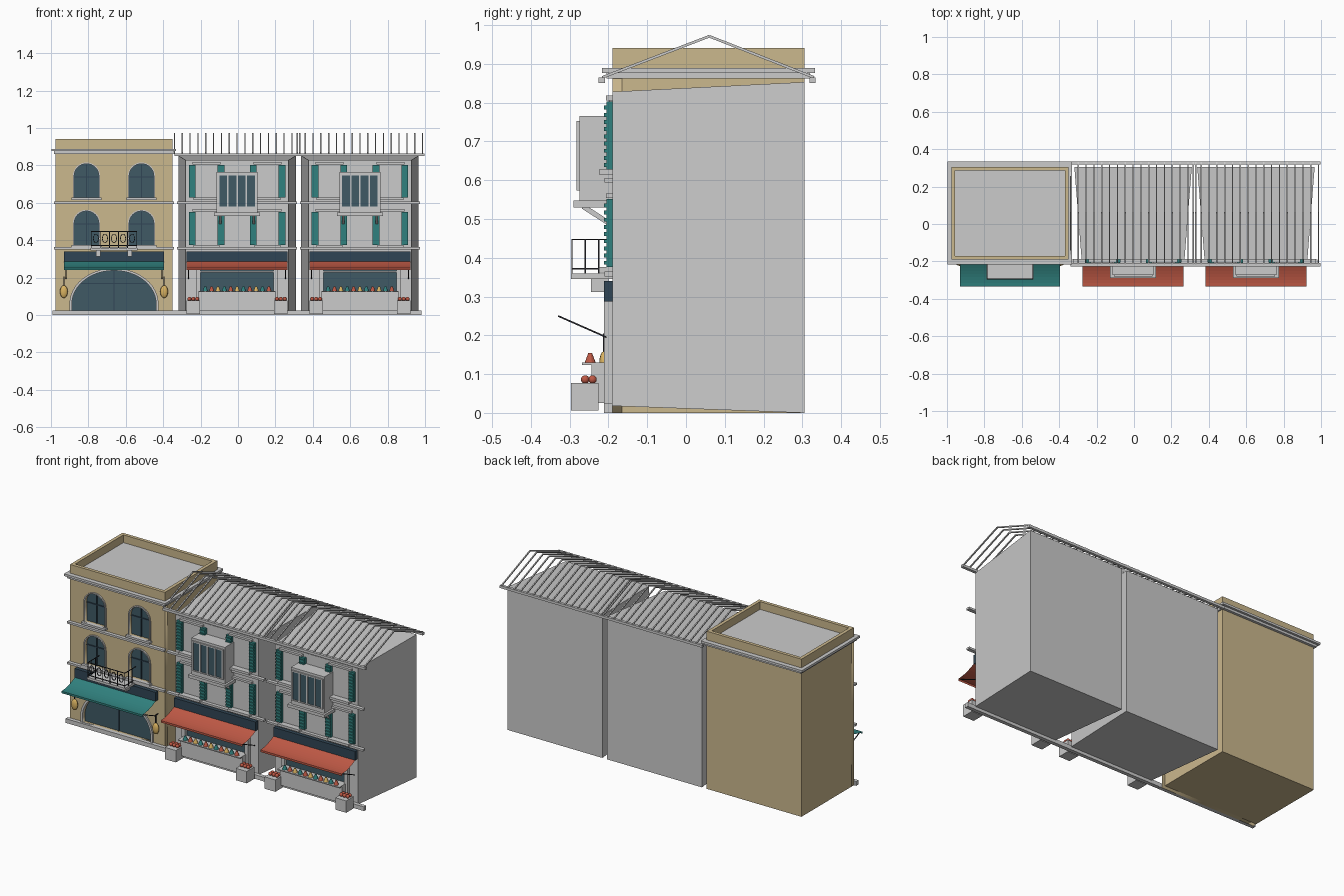
import bpy, bmesh, math
from mathutils import Vector, Matrix

if "Cube" in bpy.data.objects:
    bpy.data.objects.remove(bpy.data.objects["Cube"])

def mat(name, c):
    m = bpy.data.materials.new(name)
    m.diffuse_color = (*c, 1)
    m.use_nodes = True
    m.node_tree.nodes["Principled BSDF"].inputs["Base Color"].default_value = m.diffuse_color
    return m

TAN = mat("tan", (0.60, 0.48, 0.27))
GLASS = mat("glass", (0.05, 0.10, 0.13))
TEAL = mat("teal", (0.03, 0.22, 0.21))
RED = mat("red", (0.52, 0.10, 0.06))
NAVY = mat("navy", (0.03, 0.06, 0.09))
GOLD = mat("gold", (0.70, 0.45, 0.12))
IRON = mat("iron", (0.02, 0.02, 0.025))

def finish(name, bm, m=None):
    me = bpy.data.meshes.new(name)
    bmesh.ops.recalc_face_normals(bm, faces=bm.faces)
    bm.to_mesh(me)
    bm.free()
    if m:
        me.materials.append(m)
    o = bpy.data.objects.new(name, me)
    bpy.context.collection.objects.link(o)
    return o

def boxes(name, spans, m=None):
    bm = bmesh.new()
    for x0, x1, y0, y1, z0, z1 in spans:
        M = Matrix.Translation(((x0+x1)/2, (y0+y1)/2, (z0+z1)/2)) @ Matrix.Diagonal((x1-x0, y1-y0, z1-z0, 1))
        bmesh.ops.create_cube(bm, size=1, matrix=M)
    return finish(name, bm, m)

def bars(name, segs, w, m=None, sides=4):
    bm = bmesh.new()
    for a, b in segs:
        a, b = Vector(a), Vector(b)
        d = b - a
        M = Matrix.Translation((a+b)/2) @ d.to_track_quat('Z', 'Y').to_matrix().to_4x4() @ Matrix.Rotation(math.pi/sides, 4, 'Z')
        bmesh.ops.create_cone(bm, cap_ends=True, segments=sides, radius1=w, radius2=w, depth=d.length, matrix=M)
    return finish(name, bm, m)

def balls(name, items, m):
    bm = bmesh.new()
    for p, s in items:
        bmesh.ops.create_uvsphere(bm, u_segments=12, v_segments=8, radius=1,
                                  matrix=Matrix.Translation(p) @ Matrix.Diagonal((*s, 1)))
    for f in bm.faces:
        f.smooth = True
    return finish(name, bm, m)

def plate(name, loops, y0, y1, m=None):
    # flat xz outline with holes, extruded in y
    cu = bpy.data.curves.new(name, 'CURVE')
    cu.dimensions, cu.fill_mode, cu.extrude = '2D', 'BOTH', (y1-y0)/2
    for pts in loops:
        s = cu.splines.new('POLY')
        s.points.add(len(pts)-1)
        for p, (x, z) in zip(s.points, pts):
            p.co = (x, z, 0, 1)
        s.use_cyclic_u = True
    t = bpy.data.objects.new(name + "_outline", cu)
    bpy.context.collection.objects.link(t)
    me = bpy.data.meshes.new_from_object(t.evaluated_get(bpy.context.evaluated_depsgraph_get()))
    bpy.data.objects.remove(t)
    me.transform(Matrix.Translation((0, (y0+y1)/2, 0)) @ Matrix.Rotation(math.pi/2, 4, 'X'))
    me.materials.clear()
    if m:
        me.materials.append(m)
    o = bpy.data.objects.new(name, me)
    bpy.context.collection.objects.link(o)

def arch(cx, z0, zs, hw, h, n=16):
    return [(cx-hw, z0), (cx+hw, z0)] + [(cx+hw*math.cos(math.pi*i/n), zs+h*math.sin(math.pi*i/n)) for i in range(n+1)]

def awning(name, cx, hw, m):
    # sagging sheet with a short valance
    prof = [(-0.205 - 0.125*t, 0.29 - 0.037*(1-(1-t)**1.8)) for t in [i/8 for i in range(9)]]
    prof += [(-0.335, 0.252), (-0.335, 0.24)]
    bm = bmesh.new()
    rows = [[bm.verts.new((cx+s*hw, y, z)) for y, z in prof] for s in (-1, 1)]
    for i in range(len(prof)-1):
        bm.faces.new((rows[0][i], rows[0][i+1], rows[1][i+1], rows[1][i]))
    bmesh.ops.solidify(bm, geom=bm.faces[:], thickness=0.003)
    finish(name, bm, m)
    bars(name + "_struts", [((cx+s*hw*0.96, -0.33, 0.25), (cx+s*hw*0.96, -0.205, 0.195)) for s in (-1, 1)], 0.003, IRON)

def trim(name, cx):
    boxes(name, [(cx-.328, cx+.328, -.212, -.19, 0, .025),
                 (cx-.32, cx+.32, -.21, -.188, .352, .364),
                 (cx-.32, cx+.32, -.21, -.188, .594, .606)])

# ---- tan corner house
A = -0.663
W = [(A+s*0.147, z) for s in (-1, 1) for z in (0.375, 0.628)]
shop = arch(A, .025, .06, .225, .178, 24)
wins = [arch(x, z, z+.115, .066, .066) for x, z in W]
boxes("tan_house_body", [(A-.313, A+.313, -.165, .305, 0, .865)], TAN)
plate("tan_house_facade", [[(A-.313, 0), (A+.313, 0), (A+.313, .865), (A-.313, .865)], shop] + wins, -.19, -.165, TAN)
for i, (x, z) in enumerate(W):
    plate(f"arched_pane_{i}", [wins[i]], -.175, -.167, GLASS)
    plate(f"arched_frame_{i}", [arch(x, z, z+.115, .073, .073), wins[i]], -.198, -.188)
boxes("arched_mullions", [(x-.003, x+.003, -.18, -.173, z, z+.178) for x, z in W] +
      [(x-.065, x+.065, -.18, -.173, z+.108, z+.114) for x, z in W], NAVY)
boxes("arched_sills", [(x-.08, x+.08, -.212, -.185, z-.012, z) for x, z in W])
plate("shop_arch_glass", [shop], -.175, -.167, GLASS)
plate("shop_arch_frame", [arch(A, .025, .06, .238, .19, 24), shop], -.2, -.188)
boxes("shop_arch_mullions", [(A-.003, A+.003, -.18, -.173, .025, .236), (A-.2, A+.2, -.18, -.173, .165, .171)], NAVY)
trim("tan_house_bands", A)
boxes("tan_house_cornice", [(A-.322, A+.322, -.205, .32, .862, .876), (A-.335, A+.332, -.216, .333, .876, .889)])
boxes("tan_house_parapet", [(A-.313, A+.313, -.19, -.17, .889, .941), (A-.313, A+.313, .285, .305, .889, .941),
                            (A-.313, A-.293, -.17, .285, .889, .941), (A+.293, A+.313, -.17, .285, .889, .941)], TAN)
boxes("tan_house_roof", [(A-.293, A+.293, -.17, .285, .888, .895)])
boxes("tan_shop_sign", [(A-.267, A+.267, -.212, -.19, .287, .34)], NAVY)
awning("teal_awning", A, .267, TEAL)

# balcony
boxes("balcony_slab", [(A-.125, A+.125, -.297, -.19, .345, .359)])
boxes("balcony_brackets", [(A+s*.085-.012, A+s*.085+.012, -.245, -.2, .312, .345) for s in (-1, 1)])
x0, x1, yf = A-.121, A+.121, -.294
rail = []
for z in (.372, .447):
    rail += [((x0, yf, z), (x1, yf, z)), ((x0, yf, z), (x0, -.19, z)), ((x1, yf, z), (x1, -.19, z))]
rail += [((x0+(x1-x0)*i/10, yf, .359), (x0+(x1-x0)*i/10, yf, .447)) for i in range(0, 11, 2)]
rail += [((x, y, .359), (x, y, .447)) for x in (x0, x1) for y in (-.26, -.225)]
for i in range(5):
    c = x0 + (x1-x0)*(2*i+1)/10
    ring = [(c+.014*math.cos(k*math.pi/5), yf, .41+.024*math.sin(k*math.pi/5)) for k in range(10)]
    rail += [(ring[k], ring[(k+1) % 10]) for k in range(10)]
bars("balcony_railing", rail, .0025, IRON)

# wall lanterns
LX = [A-.268, A+.268]
balls("lanterns", [((x, -.212, .125), (.021, .012, .034)) for x in LX], GOLD)
bars("lantern_arms", [((x, -.212, .158), (x, -.212, .205)) for x in LX] + [((x, -.212, .205), (x, -.185, .205)) for x in LX], .003, IRON)

# ---- two grey shop houses
def grey_house(tag, c):
    # body narrows slightly toward the street
    bm = bmesh.new()
    r = bmesh.ops.create_cube(bm, size=1)
    for v in r['verts']:
        f = v.co.y < 0
        v.co = (c + math.copysign(.275 if f else .314, v.co.x), -.19 if f else .305,
                (.828 if f else .853) if v.co.z > 0 else (.018 if f else 0))
    finish(tag + "_body", bm)
    trim(tag + "_bands", c)
    # roof rafters and eaves
    segs = []
    for i in range(17):
        x = c - .335 + .67*i/16
        segs += [((x, -.216, .865), (x, .06, .971)), ((x, .06, .971), (x, .33, .865))]
    bars(tag + "_roof_ribs", segs, .0048)
    boxes(tag + "_eaves", [(c-.335, c+.345, -.226, -.209, .85, .865), (c-.335, c+.345, .318, .334, .85, .865)])
    # window trim and shutters
    V = [(c+s*.163, z) for s in (-1, 1) for z in (.376, .628)]
    boxes(tag + "_sills", [(x-.07, x+.07, -.224, -.188, z-.014, z) for x, z in V])
    boxes(tag + "_lintels", [(x-.075, x+.075, -.206, -.188, z+.178, z+.19) for x, z in V])
    S = [(x+s*.077, z) for x, z in V for s in (-1, 1)]
    boxes(tag + "_shutters", [(x-.018, x+.018, -.205, -.19, z, z+.175) for x, z in S] +
          [(x-.016, x+.016, -.211, -.2, z+.006+.0185*k, z+.016+.0185*k) for x, z in S for k in range(9)], TEAL)
    # projecting bay
    boxes(tag + "_bay", [(c-.11, c+.11, -.274, -.188, .548, .766), (c-.122, c+.122, -.29, -.188, .53, .548)])
    P = [c-.074, c-.025, c+.025, c+.074]
    boxes(tag + "_bay_panes", [(x-.021, x+.021, -.278, -.272, .58, .745) for x in P], GLASS)
    boxes(tag + "_bay_frames", [(x-.004, x+.004, -.282, -.272, .575, .75) for x in [c-.099, c-.05, c, c+.05, c+.099]] +
          [(c-.103, c+.103, -.282, -.272, z, z+.007) for z in (.573, .745)])
    bars(tag + "_bay_braces", [((c+s*.09, -.265, .532), (c+s*.09, -.195, .487)) for s in (-1, 1)], .009)
    # shop front
    boxes(tag + "_sign", [(c-.27, c+.27, -.212, -.19, .287, .34)], NAVY)
    awning(tag + "_awning", c, .27, RED)
    boxes(tag + "_shop_glass", [(c-.195, c+.195, -.197, -.188, .12, .285)], GLASS)
    boxes(tag + "_shop_posts", [(c+s*.207-.012, c+s*.207+.012, -.212, -.188, .02, .287) for s in (-1, 1)] +
          [(c-.2, c+.2, -.207, -.188, .228, .236)])
    boxes(tag + "_counter", [(c-.205, c+.205, -.243, -.19, .025, .124), (c-.205, c+.205, -.268, -.19, .124, .13)])
    # produce on the counter
    for k, m in enumerate((TEAL, RED, GOLD)):
        bm = bmesh.new()
        for i in range(k, 11, 3):
            bmesh.ops.create_cone(bm, cap_ends=True, segments=10, radius1=.014, radius2=.005, depth=.024,
                                  matrix=Matrix.Translation((c-.17+.034*i, -.247, .142)))
        finish(f"{tag}_produce_{k}", bm, m)
    # crates with fruit
    boxes(tag + "_crates", [(c+s*.234-.036, c+s*.234+.036, -.296, -.225, .006, .077) for s in (-1, 1)])
    balls(tag + "_crate_fruit", [((c+s*.234+dx, y, .086), (.011, .011, .011)) for s in (-1, 1)
                                 for dx in (-.021, 0, .021) for y in (-.26, -.241)], RED)

grey_house("middle_house", -0.005)
grey_house("right_house", 0.652)
